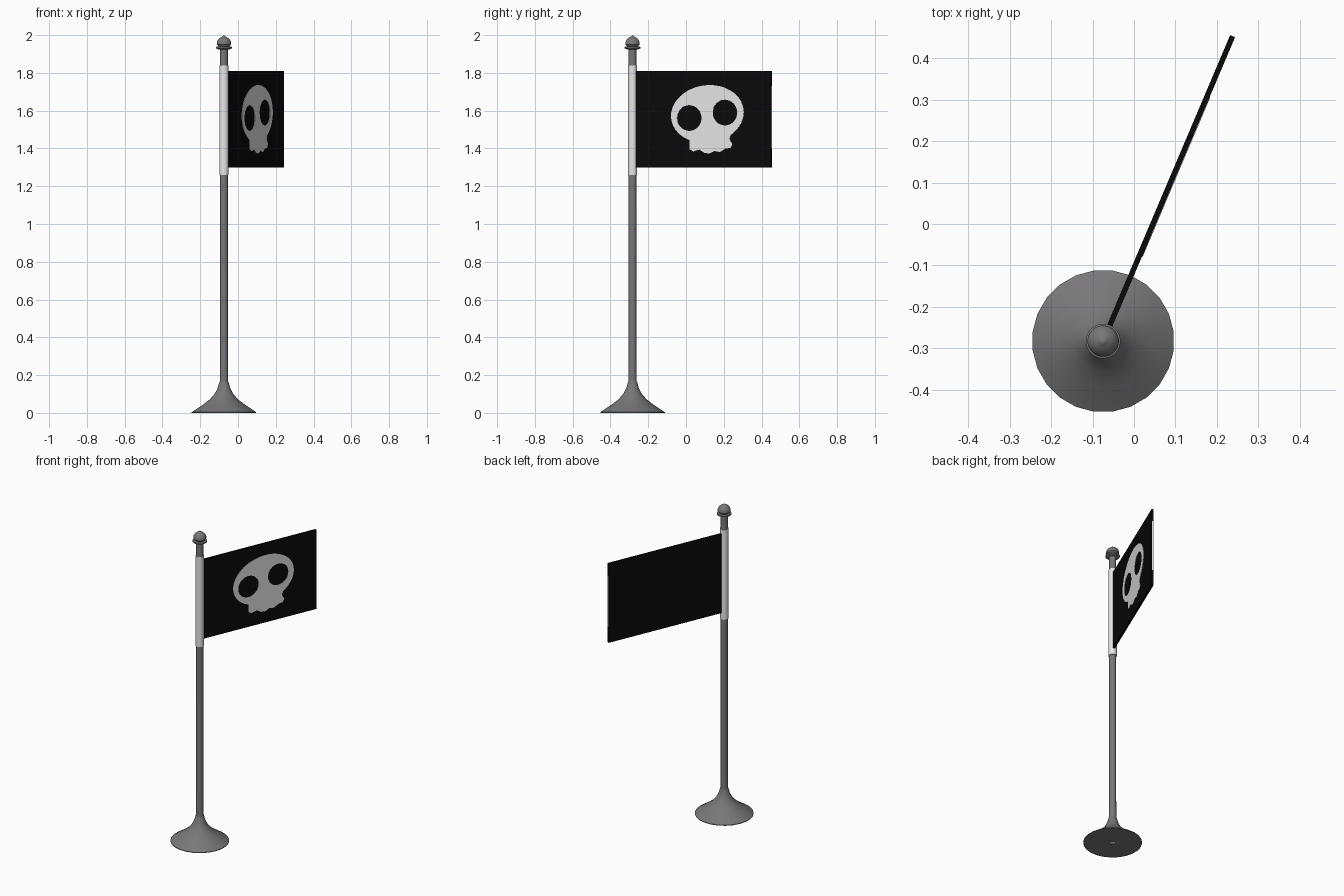
import bpy, bmesh
from math import cos, sin, pi, radians
from mathutils import Matrix, Vector

old = bpy.data.objects.get("Cube")
if old:
    bpy.data.objects.remove(old)


def material(name, color):
    m = bpy.data.materials.new(name)
    m.use_nodes = True
    m.diffuse_color = (*color, 1)
    bsdf = next(n for n in m.node_tree.nodes if n.type == 'BSDF_PRINCIPLED')
    bsdf.inputs["Base Color"].default_value = (*color, 1)
    return m


grey = material("grey metal", (0.19, 0.185, 0.19))
white = material("white", (0.8, 0.8, 0.8))
black = material("black cloth", (0.003, 0.003, 0.003))

POLE = Vector((-0.0745, -0.283, 0))
ANGLE = radians(67)

# Flag frame: X runs along the cloth, Y is up, Z points out of the printed side
along = Vector((cos(ANGLE), sin(ANGLE), 0))
up = Vector((0, 0, 1))
frame = Matrix((along, up, along.cross(up))).transposed().to_4x4()
frame.translation = POLE


def finish(name, bm, mat, matrix, smooth=None):
    bmesh.ops.recalc_face_normals(bm, faces=bm.faces)
    mesh = bpy.data.meshes.new(name)
    bm.to_mesh(mesh)
    bm.free()
    obj = bpy.data.objects.new(name, mesh)
    bpy.context.collection.objects.link(obj)
    mesh.materials.append(mat)
    obj.matrix_world = matrix
    if smooth:
        bpy.ops.object.select_all(action='DESELECT')
        obj.select_set(True)
        bpy.context.view_layer.objects.active = obj
        bpy.ops.object.shade_smooth_by_angle(angle=radians(smooth))
    return obj


def lathe(name, profile, mat, sides=24):
    """Turn a (radius, height) profile around the pole axis."""
    bm = bmesh.new()
    verts = [bm.verts.new((r, 0, z)) for r, z in profile]
    edges = [bm.edges.new(pair) for pair in zip(verts, verts[1:])]
    bmesh.ops.spin(bm, geom=verts + edges, axis=(0, 0, 1), cent=(0, 0, 0),
                   angle=2 * pi, steps=sides)
    bmesh.ops.remove_doubles(bm, verts=bm.verts, dist=0.0001)
    turn = Matrix.Translation(POLE) @ Matrix.Rotation(pi / sides, 4, 'Z')
    return finish(name, bm, mat, turn, 35)


def flag_box(name, u0, u1, z0, z1, thickness, mat):
    """Box laid out in the flag frame."""
    bm = bmesh.new()
    bmesh.ops.create_cube(bm, size=1)
    for v in bm.verts:
        v.co = ((u0 + u1) / 2 + v.co.x * (u1 - u0),
                (z0 + z1) / 2 + v.co.y * (z1 - z0), v.co.z * thickness)
    return finish(name, bm, mat, frame)


# Stand and pole
lathe("base", [(0.017, 0), (0.172, 0), (0.172, 0.004), (0.11, 0.045), (0.075, 0.072),
               (0.05, 0.1), (0.034, 0.13), (0.024, 0.165)], grey)
lathe("pole", [(0, 0.14), (0.0225, 0.14), (0.0225, 0.22), (0.021, 0.29),
               (0.021, 1.935), (0, 1.935)], grey, 16)
lathe("finial", [(0, 1.924), (0.03, 1.924), (0.042, 1.93), (0.042, 1.938),
                 (0.03, 1.941), (0.038, 1.951), (0.038, 1.963), (0.031, 1.977),
                 (0.018, 1.988), (0.008, 1.993), (0, 2)], grey)

# Cloth with the sleeve that holds it
lathe("flag_sleeve", [(0, 1.26), (0.025, 1.26), (0.025, 1.84), (0, 1.84)], white, 16)
flag_box("flag", 0.015, 0.8, 1.3, 1.81, 0.013, black)
flag_box("flag_end_strip", 0.799, 0.801, 1.4, 1.73, 0.011, white)


# Skull emblem: one outline with two eye holes, as a thin plate
def oval(cu, cz, ru, rz, start=0, end=360, tilt=0, steps=32):
    pts = []
    for i in range(steps):
        t = radians(start + (end - start) * i / steps)
        x, y, a = ru * cos(t), rz * sin(t), radians(tilt)
        pts.append((cu + x * cos(a) - y * sin(a), cz + x * sin(a) + y * cos(a)))
    return pts


jaw = [(0.33, 1.444), (0.33, 1.397), (0.353, 1.384), (0.388, 1.394), (0.417, 1.376),
       (0.445, 1.373), (0.474, 1.386), (0.508, 1.381), (0.538, 1.4), (0.566, 1.402),
       (0.578, 1.423), (0.56, 1.45)]
outline = oval(0.434, 1.582, 0.21, 0.153, -54, 234, 6, 40) + jaw
eyes = [oval(0.33, 1.561, 0.07, 0.068), oval(0.535, 1.59, 0.07, 0.068)]

curve = bpy.data.curves.new("skull_emblem", 'CURVE')
curve.dimensions = '2D'
curve.fill_mode = 'BOTH'
curve.extrude = 0.001
curve.materials.append(white)
for loop in [outline] + eyes:
    spline = curve.splines.new('POLY')
    spline.points.add(len(loop) - 1)
    for point, (u, z) in zip(spline.points, loop):
        point.co = (u, z, 0, 1)
    spline.use_cyclic_u = True
emblem = bpy.data.objects.new("skull_emblem", curve)
bpy.context.collection.objects.link(emblem)
emblem.matrix_world = frame @ Matrix.Translation((0, 0, 0.0072))
bpy.ops.object.select_all(action='DESELECT')
emblem.select_set(True)
bpy.context.view_layer.objects.active = emblem
bpy.ops.object.convert(target='MESH')
